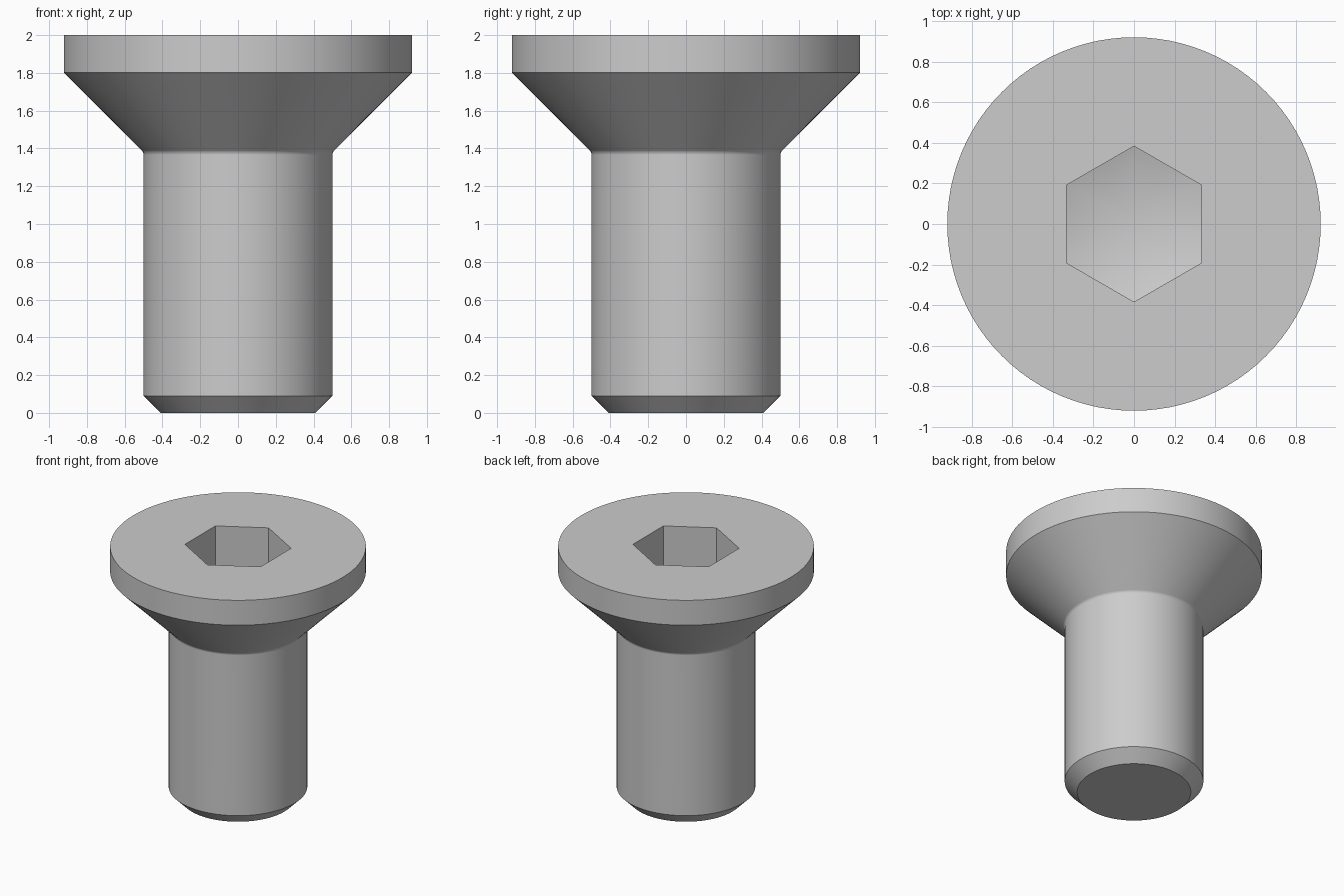
import bpy, bmesh, math

cube = bpy.data.objects.get("Cube")
if cube:
    bpy.data.objects.remove(cube, do_unlink=True)

SEGMENTS = 96            # divisible by six, so the socket corners fall on vertices
APOTHEM = 0.333          # half the socket width across flats
CORNER = APOTHEM / math.cos(math.pi / 6)
SLOPE = 0.289            # rise of the conical socket floor
APEX_Z = 1.52

grey = bpy.data.materials.new("steel_grey")
grey.use_nodes = True
colour = (0.604, 0.604, 0.604, 1.0)
grey.diffuse_color = colour
grey.node_tree.nodes["Principled BSDF"].inputs["Base Color"].default_value = colour

bm = bmesh.new()


def hex_radius(angle):
    """Distance from the axis to the hexagon, corners on the y axis."""
    offset = (angle + math.pi / 6) % (math.pi / 3) - math.pi / 6
    return APOTHEM / math.cos(offset)


def ring(radius, height):
    """Closed loop of vertices; radius and height are functions of angle."""
    verts = []
    for i in range(SEGMENTS):
        a = 2 * math.pi * i / SEGMENTS
        r = radius(a)
        verts.append(bm.verts.new((r * math.cos(a), r * math.sin(a), height(a))))
    return verts


def circle(r, z):
    return ring(lambda a: r, lambda a: z)


# Outer profile: chamfered tip, shank, small fillet, countersunk head
fillet_r = 0.034
fillet_z = 1.38 - fillet_r * math.tan(math.pi / 8)
fillet = [(0.5 + fillet_r * (1 - math.cos(t)), fillet_z + fillet_r * math.sin(t))
          for t in (math.pi / 4 * k / 4 for k in range(5))]
profile = [(0.41, 0), (0.5, 0.09)] + fillet + [(0.922, 1.802), (0.922, 2)]
rings = [circle(r, z) for r, z in profile]

# Hexagonal socket: mouth, then foot of the walls where they meet the cone
rings.append(ring(hex_radius, lambda a: 2))
rings.append(ring(hex_radius, lambda a: APEX_Z + SLOPE * hex_radius(a)))

for lower, upper in zip(rings, rings[1:]):
    for i in range(SEGMENTS):
        j = (i + 1) % SEGMENTS
        bm.faces.new((lower[i], lower[j], upper[j], upper[i]))

# Flat tip and conical socket floor
bm.faces.new(list(reversed(rings[0])))
apex = bm.verts.new((0, 0, APEX_Z))
floor = rings[-1]
for i in range(SEGMENTS):
    bm.faces.new((floor[i], floor[(i + 1) % SEGMENTS], apex))

bmesh.ops.recalc_face_normals(bm, faces=bm.faces[:])
mesh = bpy.data.meshes.new("countersunk_screw")
bm.to_mesh(mesh)
bm.free()
mesh.materials.append(grey)

screw = bpy.data.objects.new("countersunk_screw", mesh)
bpy.context.collection.objects.link(screw)
bpy.ops.object.select_all(action="DESELECT")
screw.select_set(True)
bpy.context.view_layer.objects.active = screw
bpy.ops.object.shade_smooth_by_angle(angle=math.radians(30))

# Keep the large faces clean next to the small fillet
weighted = screw.modifiers.new("clean_shading", "WEIGHTED_NORMAL")
weighted.keep_sharp = True
